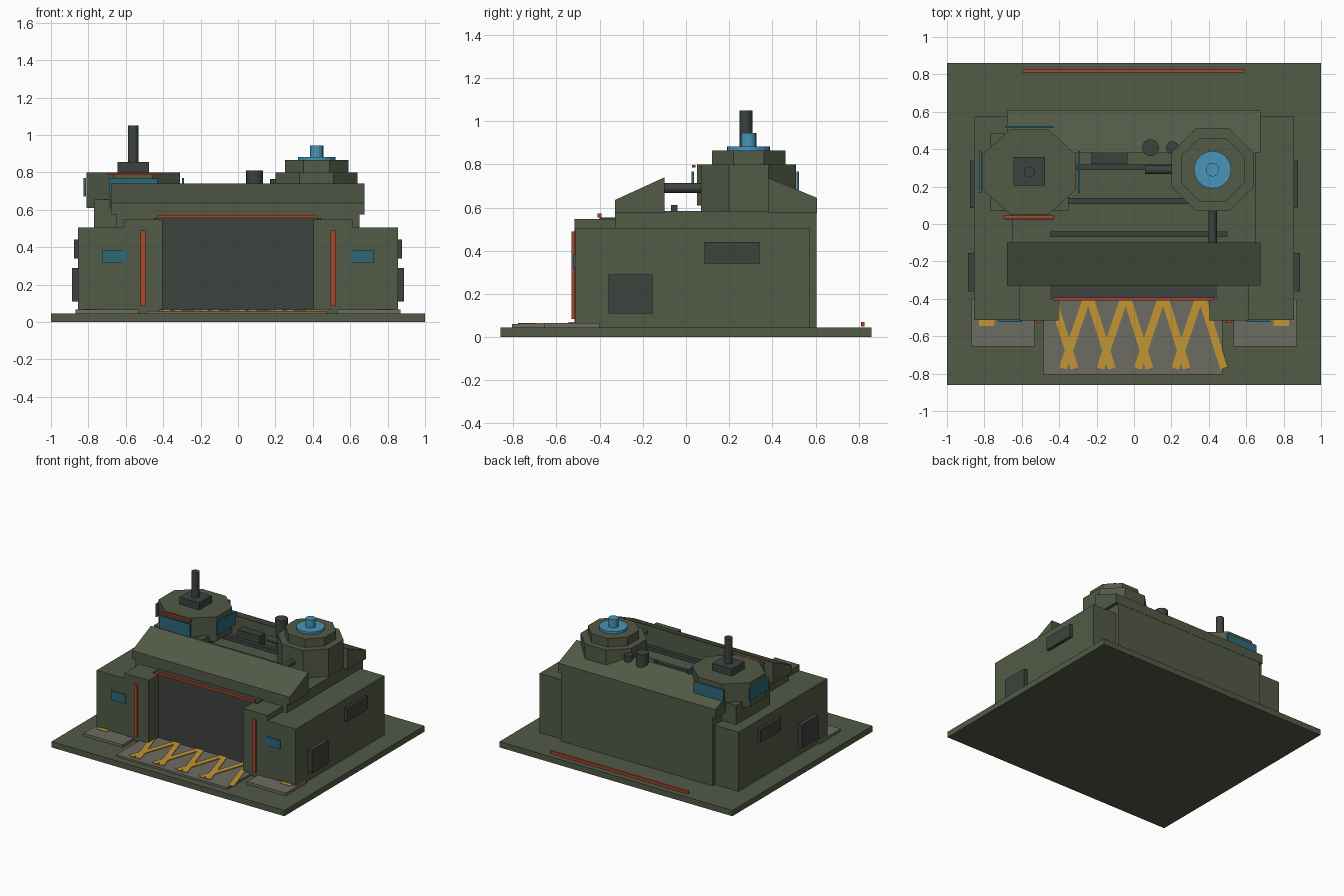
import bpy, bmesh, math
from mathutils import Matrix, Vector

if "Cube" in bpy.data.objects:
    bpy.data.objects.remove(bpy.data.objects["Cube"], do_unlink=True)


def material(name, rgb):
    m = bpy.data.materials.new(name)
    m.use_nodes = True
    m.diffuse_color = (*rgb, 1)
    m.node_tree.nodes["Principled BSDF"].inputs["Base Color"].default_value = (*rgb, 1)
    return m


OLIVE = material("olive armour", (0.085, 0.103, 0.062))
DARK = material("dark steel", (0.046, 0.055, 0.047))
GREY = material("concrete grey", (0.155, 0.15, 0.122))
YELLOW = material("hazard yellow", (0.54, 0.3, 0.034))
RED = material("signal red", (0.42, 0.06, 0.024))
TEAL = material("teal glass", (0.028, 0.14, 0.19))
BLUE = material("light blue", (0.065, 0.3, 0.48))


def finish(name, bm, mat):
    bmesh.ops.recalc_face_normals(bm, faces=bm.faces)
    me = bpy.data.meshes.new(name)
    bm.to_mesh(me)
    bm.free()
    me.materials.append(mat)
    ob = bpy.data.objects.new(name, me)
    bpy.context.collection.objects.link(ob)
    return ob


def box(name, mat, x, y, z):
    """Box from its (low, high) range on each axis."""
    bm = bmesh.new()
    bmesh.ops.create_cube(bm, size=1)
    for v in bm.verts:
        v.co = Vector([(r[0] + r[1]) / 2 + c * (r[1] - r[0]) for r, c in zip((x, y, z), v.co)])
    return finish(name, bm, mat)


def pair(name, mat, x, y, z):
    """The same box on both sides."""
    box("left_" + name, mat, x, y, z)
    box("right_" + name, mat, (-x[1], -x[0]), y, z)


def extrude(name, mat, points, offset):
    bm = bmesh.new()
    face = bm.faces.new([bm.verts.new(p) for p in points])
    new = bmesh.ops.extrude_face_region(bm, geom=[face], use_keep_orig=True)["geom"]
    bmesh.ops.translate(bm, vec=offset, verts=[g for g in new if isinstance(g, bmesh.types.BMVert)])
    return finish(name, bm, mat)


def octagon(name, mat, centre, ax, ay, z):
    """Upright octagonal prism, ax and ay being the half widths across flats."""
    k = 1 / math.cos(math.pi / 8)
    angles = [math.pi / 8 + i * math.pi / 4 for i in range(8)]
    pts = [(centre[0] + ax * k * math.cos(a), centre[1] + ay * k * math.sin(a), z[0]) for a in angles]
    return extrude(name, mat, pts, (0, 0, z[1] - z[0]))


def rod(name, mat, start, end, r, sides=16):
    a, b = Vector(start), Vector(end)
    bm = bmesh.new()
    turn = (b - a).to_track_quat("Z", "Y").to_matrix().to_4x4()
    bmesh.ops.create_cone(bm, cap_ends=True, segments=sides, radius1=r, radius2=r,
                          depth=(b - a).length, matrix=Matrix.Translation((a + b) / 2) @ turn)
    return finish(name, bm, mat)


# Base slab and main building
box("base_slab", OLIVE, (-1, 1), (-0.86, 0.86), (0, 0.045))
box("main_body", OLIVE, (-0.65, 0.65), (-0.33, 0.605), (0.04, 0.585))
pair("side_block", OLIVE, (0.612, 0.855), (-0.513, 0.575), (0.04, 0.505))
pair("door_pillar", OLIVE, (0.405, 0.614), (-0.517, -0.32), (0.04, 0.548))

# Sloped armour along the front and back of the roof
front = [(-0.33, 0.575), (-0.33, 0.635), (-0.10, 0.74), (-0.10, 0.575)]
back = [(0.38, 0.575), (0.38, 0.738), (0.607, 0.645), (0.607, 0.575)]
extrude("front_roof_slope", OLIVE, [(-0.678, y, z) for y, z in front], (1.353, 0, 0))
extrude("back_roof_slope", OLIVE, [(-0.678, y, z) for y, z in back], (1.353, 0, 0))

# Gate and its lights
box("gate", DARK, (-0.448, 0.445), (-0.4, -0.32), (0.045, 0.555))
box("gate_light", RED, (-0.43, 0.425), (-0.41, -0.392), (0.555, 0.572))
pair("pillar_light", RED, (0.495, 0.522), (-0.53, -0.51), (0.085, 0.49))
pair("front_window", TEAL, (0.6, 0.725), (-0.523, -0.51), (0.315, 0.385))
box("back_ground_light", RED, (-0.595, 0.59), (0.81, 0.826), (0.05, 0.07))

# Side hatches
pair("low_hatch", DARK, (0.84, 0.887), (-0.36, -0.155), (0.11, 0.29))
pair("high_hatch", DARK, (0.84, 0.877), (0.085, 0.34), (0.34, 0.44))

# Concrete aprons with painted marks
box("gate_apron", GREY, (-0.483, 0.473), (-0.805, -0.39), (0.04, 0.06))
pair("side_apron", GREY, (0.533, 0.87), (-0.655, -0.4), (0.04, 0.066))
pair("apron_mark", YELLOW, (0.747, 0.828), (-0.545, -0.513), (0.066, 0.07))


def stripe(name, low, lean):
    start, end = Vector((low, -0.772, 0.06)), Vector((low + lean, -0.39, 0.06))
    d = end - start
    side = Vector((d.y, -d.x, 0)).normalized() * 0.021
    extrude(name, YELLOW, [start - side, start + side, end + side, end - side], (0, 0, 0.006))


for i in range(5):
    stripe(f"stripe_back_{i}", -0.318 + 0.2 * i, -0.12)
    if i < 4:
        stripe(f"stripe_forward_{i}", -0.38 + 0.2 * i, 0.13)

# Control tower on the right
TX, TY = -0.56, 0.278
box("tower_base", OLIVE, (-0.77, -0.35), (0.07, 0.485), (0.5, 0.655))
octagon("control_tower", OLIVE, (TX, TY), 0.25, 0.226, (0.61, 0.8))
for name, x in (("outer", -0.825), ("inner", -0.3)):
    box(f"tower_{name}_window", TEAL, (x, x + 0.012), (0.165, 0.39), (0.67, 0.77))
for name, y in (("front", 0.025), ("back", 0.512)):
    box(f"tower_{name}_window", TEAL, (-0.69, -0.43), (y, y + 0.012), (0.67, 0.768))
box("tower_light", RED, (-0.697, -0.428), (0.028, 0.045), (0.785, 0.797))
box("mast_foot", DARK, (-0.645, -0.475), (0.205, 0.357), (0.79, 0.855))
rod("mast", DARK, (TX, TY, 0.85), (TX, TY, 1.05), 0.029, 12)

# Gun turret on the left
GX, GY = 0.42, 0.29
octagon("turret_lower", OLIVE, (GX, GY), 0.22, 0.22, (0.58, 0.8))
octagon("turret_upper", OLIVE, (GX, GY), 0.17, 0.17, (0.8, 0.865))
rod("turret_disc", BLUE, (GX, GY, 0.86), (GX, GY, 0.882), 0.1, 24)
rod("turret_knob", BLUE, (GX, GY, 0.88), (GX, GY, 0.945), 0.036)
rod("front_barrel", DARK, (GX, 0.1, 0.69), (GX, -0.105, 0.69), 0.023)
rod("side_barrel", DARK, (0.22, GY, 0.69), (0.058, GY, 0.69), 0.023)

# Roof fittings
for i, (x0, x1, y) in enumerate([(-0.45, 0.5, -0.055), (-0.36, 0.3, 0.123), (-0.37, 0.3, 0.303)]):
    box(f"roof_rail_{i}", DARK, (x0, x1), (y - 0.015, y + 0.015), (0.585, 0.613))
box("roof_vent", DARK, (-0.228, -0.035), (0.32, 0.388), (0.58, 0.67))
rod("tall_stack", DARK, (0.088, 0.408, 0.58), (0.088, 0.408, 0.81), 0.045)
rod("short_stack", DARK, (0.205, 0.408, 0.58), (0.205, 0.408, 0.765), 0.034)
